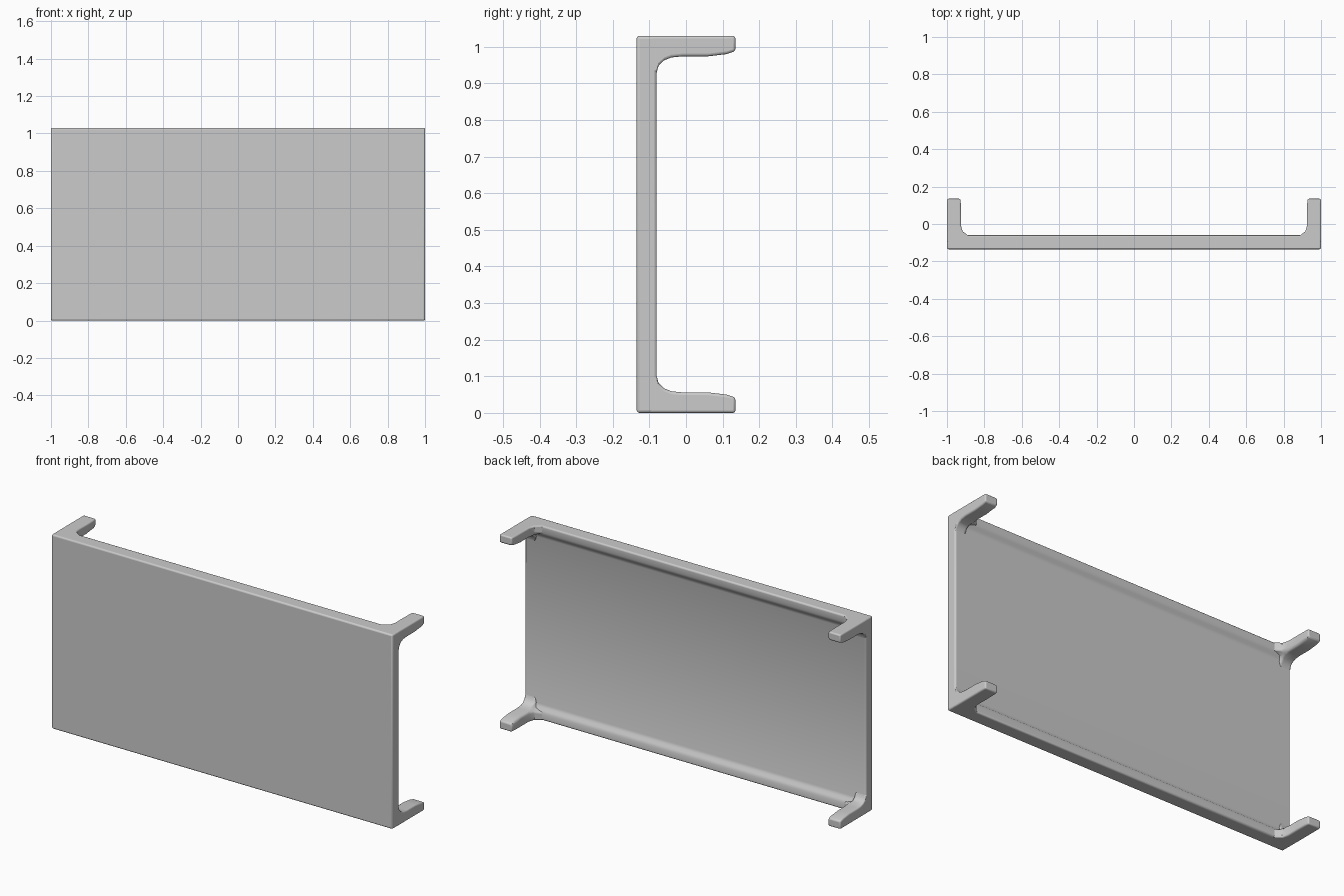
import bpy, bmesh
from math import radians

old = bpy.data.objects.get("Cube")
if old:
    bpy.data.objects.remove(old, do_unlink=True)

HALF, HEIGHT = 1.0, 1.03
FRONT, TIP = -0.135, 0.135


def loft(name, rings, bevel):
    """Skin a list of equal-length rings into a closed solid."""
    bm = bmesh.new()
    loops = [[bm.verts.new(p) for p in ring] for ring in rings]
    n = len(loops[0])
    for a, b in zip(loops, loops[1:]):
        for i in range(n):
            j = (i + 1) % n
            bm.faces.new((a[i], a[j], b[j], b[i]))
    bm.faces.new(loops[0])
    bm.faces.new(loops[-1])
    bmesh.ops.recalc_face_normals(bm, faces=bm.faces)
    mesh = bpy.data.meshes.new(name)
    bm.to_mesh(mesh)
    bm.free()
    obj = bpy.data.objects.new(name, mesh)
    bpy.context.collection.objects.link(obj)
    mod = obj.modifiers.new("soft_edges", "BEVEL")
    mod.width, mod.segments = bevel, 3
    mod.limit_method, mod.angle_limit = "ANGLE", radians(50)
    bpy.ops.object.select_all(action="DESELECT")
    obj.select_set(True)
    bpy.context.view_layer.objects.active = obj
    bpy.ops.object.shade_smooth_by_angle(angle=radians(35))
    return obj


# Tabletop: standing slab, thicker along both long edges
rim = [(FRONT, 0), (-0.06, 0), (-0.06, 0.035), (-0.066, 0.05), (-0.075, 0.06), (-0.08, 0.075)]
profile = rim + [(y, HEIGHT - z) for y, z in reversed(rim)]
loft("tabletop", [[(x, y, z) for y, z in profile] for x in (-HALF, HALF)], 0.008)

# Leg stations: depth, width, height; flared into the slab and tapered at the tip
stations = [(-0.1, 0.15, 0.11), (-0.08, 0.145, 0.1), (-0.075, 0.137, 0.082),
            (-0.06, 0.112, 0.067), (-0.04, 0.084, 0.059), (-0.01, 0.075, 0.056),
            (0.06, 0.075, 0.056), (0.11, 0.074, 0.05), (TIP, 0.072, 0.042)]


def leg_section(w, h):
    inner = min(0.04, h - 0.01)
    return [(0, 0), (w, 0), (w, inner),
            (min(0.072, w - 0.003), min(0.053, h - 0.003)), (0.06, h), (0, h)]


# Four legs, mirrored from one corner
for side, sx in (("left", 1), ("right", -1)):
    for level in ("lower", "upper"):
        rings = []
        for y, w, h in stations:
            rings.append([(sx * (HALF - u), y, v if level == "lower" else HEIGHT - v)
                          for u, v in leg_section(w, h)])
        loft(f"{level}_{side}_leg", rings, 0.007)
